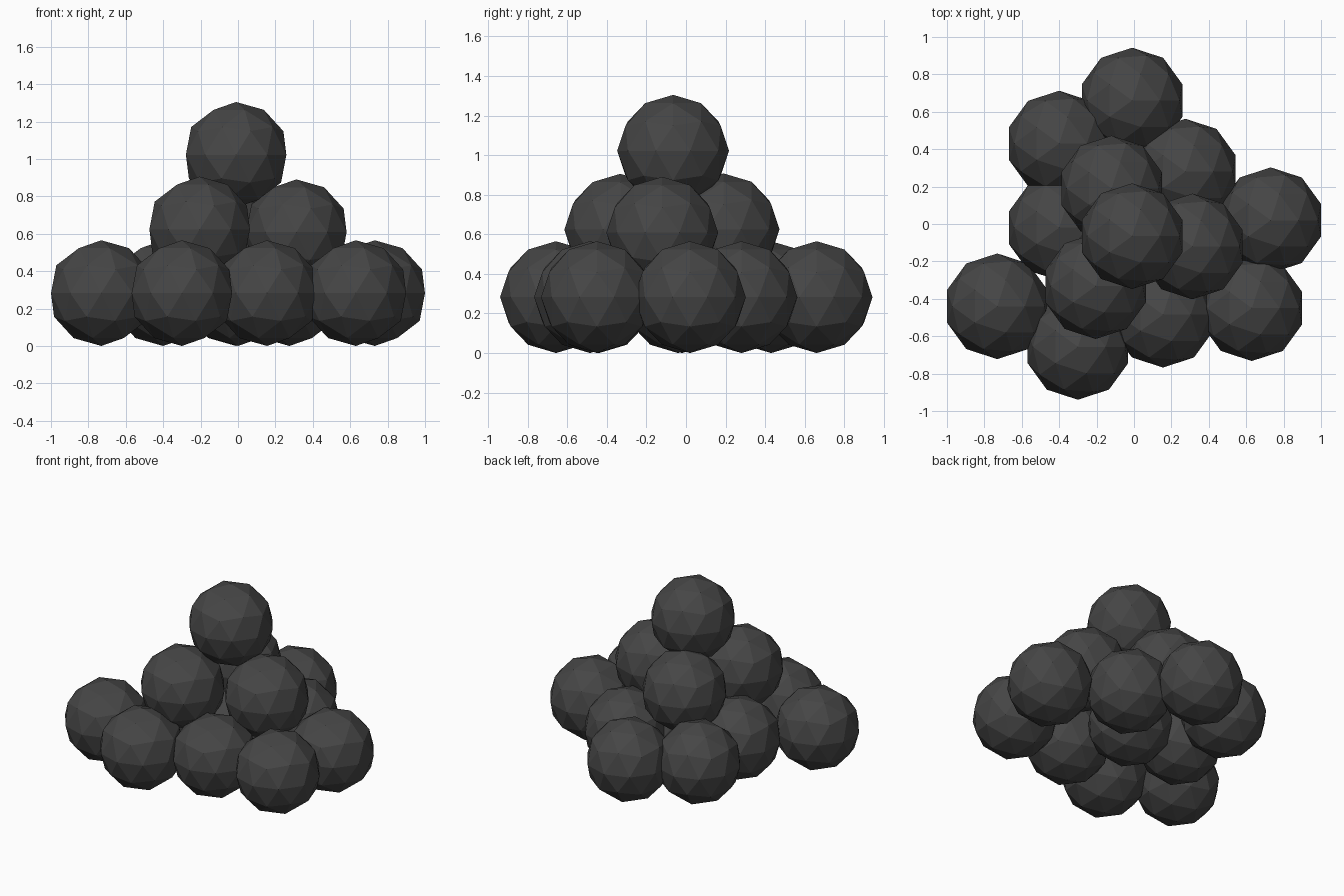
import bpy

if "Cube" in bpy.data.objects:
    bpy.data.objects.remove(bpy.data.objects["Cube"])

RADIUS = 0.2825

dark = bpy.data.materials.new("dark_iron")
dark.diffuse_color = (0.06, 0.06, 0.06, 1)
dark.use_nodes = True
dark.node_tree.nodes["Principled BSDF"].inputs["Base Color"].default_value = dark.diffuse_color


def add_ball(name, x, y, z):
    """One low-poly flat-shaded ball."""
    bpy.ops.mesh.primitive_ico_sphere_add(subdivisions=2, radius=RADIUS, location=(x, y, z))
    ball = bpy.context.object
    ball.name = name
    ball.data.materials.append(dark)


# Bottom layer resting on the ground
bottom = [
    (-0.01, 0.66), (-0.40, 0.43), (0.275, 0.28), (0.731, 0.02), (-0.40, -0.02),
    (-0.731, -0.44), (-0.30, -0.657), (0.155, -0.485), (0.63, -0.45),
    (0.0, -0.04),
]
for i, (x, y) in enumerate(bottom, 1):
    add_ball(f"bottom_ball_{i}", x, y, RADIUS)

# Middle layer
middle = [(-0.12, 0.19, 0.625), (-0.205, -0.332, 0.623), (0.312, -0.12, 0.608)]
for i, pos in enumerate(middle, 1):
    add_ball(f"middle_ball_{i}", *pos)

# Top ball
add_ball("top_ball", -0.01, -0.065, 1.022)
